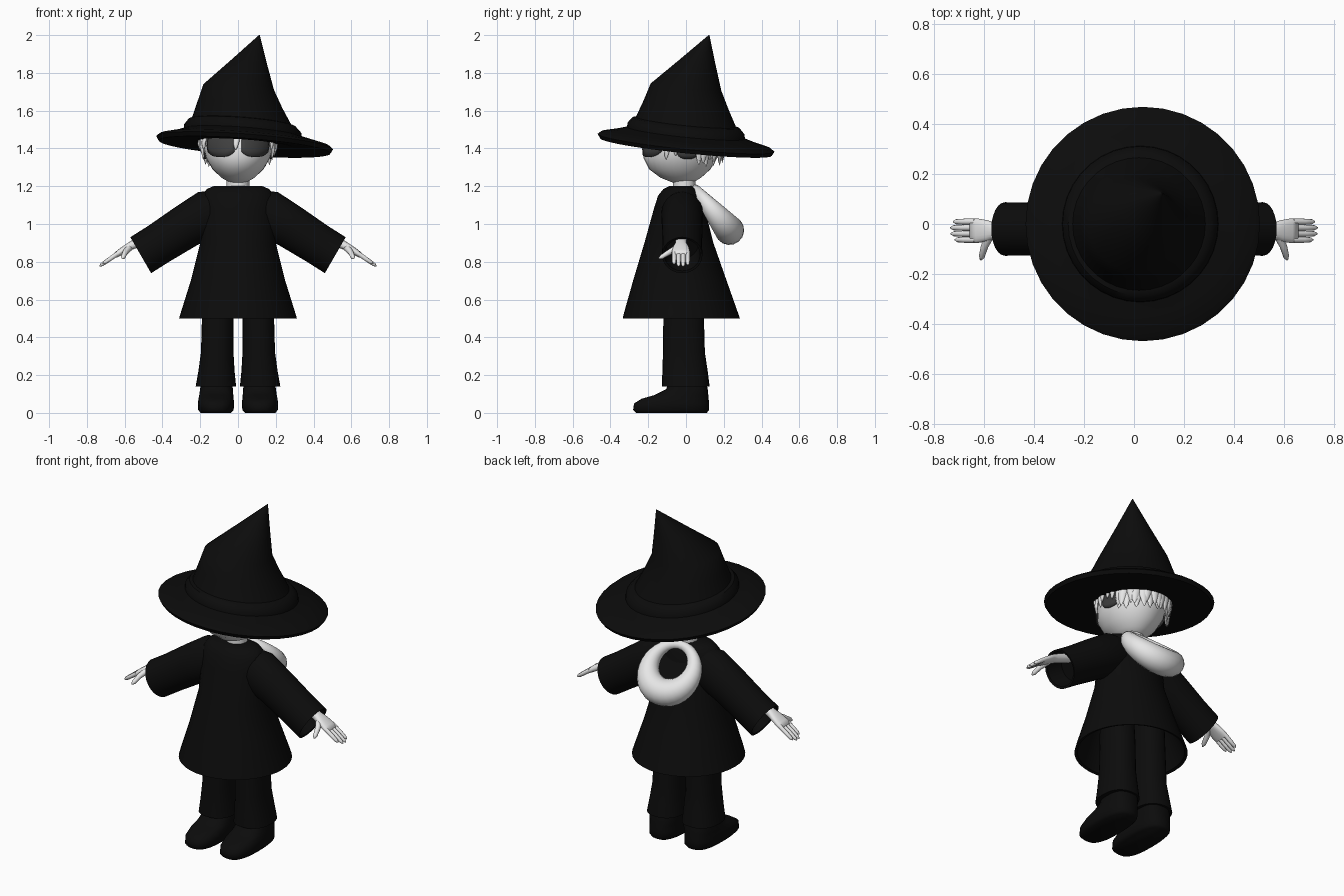
import bpy, bmesh, math, random
from math import sin, cos, pi
from mathutils import Vector as V

random.seed(4)
if "Cube" in bpy.data.objects:
    bpy.data.objects.remove(bpy.data.objects["Cube"])


def material(name, value):
    m = bpy.data.materials.new(name)
    m.use_nodes = True
    col = (value, value, value, 1)
    m.diffuse_color = col
    m.node_tree.nodes["Principled BSDF"].inputs["Base Color"].default_value = col
    return m


BLACK = material("black cloth", 0.0035)
WHITE = material("off white", 0.8)
GREY = material("dark grey lens", 0.05)


def finish(name, bm, mat, angle=40):
    bmesh.ops.recalc_face_normals(bm, faces=bm.faces)
    mesh = bpy.data.meshes.new(name)
    bm.to_mesh(mesh)
    bm.free()
    mesh.materials.append(mat)
    ob = bpy.data.objects.new(name, mesh)
    bpy.context.collection.objects.link(ob)
    bpy.ops.object.select_all(action='DESELECT')
    ob.select_set(True)
    bpy.context.view_layer.objects.active = ob
    bpy.ops.object.shade_smooth_by_angle(angle=math.radians(angle))
    return ob


def rounded(t, p):
    return math.copysign(abs(t) ** p, t)


def loft(name, rings, mat, n=24, p=1.0, side=1, closed=False, angle=40):
    """Skin rings given as (centre, axis_u, axis_v); side=-1 mirrors in x."""
    bm = bmesh.new()
    loops = []
    for c, u, v in rings:
        loop = []
        for i in range(n):
            a = 2 * pi * i / n
            q = V(c) + V(u) * rounded(cos(a), p) + V(v) * rounded(sin(a), p)
            loop.append(bm.verts.new((q.x * side, q.y, q.z)))
        loops.append(loop)
    pairs = list(zip(loops, loops[1:]))
    if closed:
        pairs.append((loops[-1], loops[0]))
    else:
        bm.faces.new(loops[0])
        bm.faces.new(loops[-1])
    for a, b in pairs:
        for i in range(n):
            j = (i + 1) % n
            bm.faces.new((a[i], a[j], b[j], b[i]))
    return finish(name, bm, mat, angle)


def flat(z, rx, y0, y1, x=0):
    """Level ring spanning y0 to y1."""
    return ((x, (y0 + y1) / 2, z), (rx, 0, 0), (0, (y1 - y0) / 2, 0))


# Hat: tilted rings, bent straight tip
def hat_ring(r, h, x=0.035, y=0.0):
    return ((x, y, 1.43 + h), (r, 0, -0.075 * r), (0, r, -0.102 * r))


loft("hat", [hat_ring(0.2, 0), hat_ring(0.27, -0.01), hat_ring(0.455, -0.022),
             hat_ring(0.468, 0), hat_ring(0.45, 0.014), hat_ring(0.37, 0.034),
             hat_ring(0.312, 0.052, 0.025), hat_ring(0.31, 0.075, 0.025),
             hat_ring(0.285, 0.105, 0.022), hat_ring(0.265, 0.11, 0.02),
             hat_ring(0.225, 0.2, 0.01), hat_ring(0.187, 0.295, 0.003),
             hat_ring(0.095, 0.43, 0.057, 0.06), hat_ring(0.002, 0.57, 0.113, 0.122)],
     BLACK, n=36)

# Head and neck: (height, half width, front, back)
HEAD = [(1.215, 0.035, -0.06, 0.03), (1.245, 0.088, -0.135, 0.08),
        (1.29, 0.135, -0.195, 0.13), (1.35, 0.17, -0.225, 0.165),
        (1.42, 0.185, -0.215, 0.185), (1.52, 0.16, -0.17, 0.17),
        (1.58, 0.08, -0.09, 0.09)]
loft("head", [flat(*h) for h in HEAD], WHITE, n=32, angle=80)
loft("neck", [flat(z, 0.06, -0.07, 0.05) for z in (1.12, 1.26)], WHITE, n=16)


def on_head(a, z, out):
    """Point on the head at angle a from the front, pushed outward."""
    for lo, hi in zip(HEAD, HEAD[1:]):
        if z <= hi[0]:
            break
    t = (z - lo[0]) / (hi[0] - lo[0])
    rx, y0, y1 = (p + (q - p) * t for p, q in zip(lo[1:], hi[1:]))
    return V(((rx + out) * sin(a),
              (y0 + y1) / 2 - ((y1 - y0) / 2 + out) * cos(a), z))


def lens(name, a0, a1, z0, z1, side):
    bm = bmesh.new()
    cols = []
    for i in range(11):
        t = i / 10
        low = z0 + 0.028 * abs(2 * t - 1) ** 3
        col = []
        for k in range(5):
            q = on_head(a0 + (a1 - a0) * t, low + (z1 - low) * k / 4, 0.008)
            col.append(bm.verts.new((q.x * side, q.y, q.z)))
        cols.append(col)
    for a, b in zip(cols, cols[1:]):
        for k in range(4):
            bm.faces.new((a[k], b[k], b[k + 1], a[k + 1]))
    ob = finish(name, bm, GREY)
    mod = ob.modifiers.new("thickness", 'SOLIDIFY')
    mod.thickness = 0.008
    mod.offset = 0


# Hair locks hugging the head
def lock(name, a, tip, out, width):
    rings = []
    drift = random.uniform(-0.08, 0.08)
    for t, w in ((0, 0.6), (0.35, 1), (0.7, 0.75), (0.9, 0.4), (1, 0.04)):
        z = 1.52 + (tip - 1.52) * t
        ang = a + drift * t
        side_dir = V((cos(ang), sin(ang), 0))
        out_dir = V((sin(ang), -cos(ang), 0))
        rings.append((on_head(ang, max(z, 1.37), out) * 1 + V((0, 0, min(0, z - 1.37))),
                      side_dir * width * w, out_dir * 0.014 * w))
    loft(name, rings, WHITE, n=8, angle=60)


for i in range(26):
    a = 2.1 + (2 * pi - 4.2) * i / 25
    lock("back_hair_lock", a, random.uniform(1.30, 1.35), 0.012 + 0.012 * (i % 2), 0.03)
for s, label in ((1, "left"), (-1, "right")):
    lens(label + "_lens", 0.1, 1.02, 1.355, 1.48, s)
    lens(label + "_side_lens", 1.46, 2.06, 1.345, 1.42, s)
    for a, tip in ((1.08, 1.39), (1.22, 1.34), (1.36, 1.36), (1.55, 1.385),
                   (1.72, 1.39), (1.9, 1.375), (2.02, 1.33)):
        lock(label + "_hair_lock", s * a, tip, 0.02, 0.022)
lock("centre_hair_lock", 0, 1.39, 0.012, 0.02)

# Robe body, hollow at the hem
loft("robe", [flat(0.85, 0.17, -0.2, 0.12), flat(0.505, 0.295, -0.32, 0.27),
              flat(0.5, 0.312, -0.335, 0.285), flat(0.53, 0.303, -0.328, 0.275),
              flat(0.7, 0.25, -0.28, 0.215), flat(0.9, 0.2, -0.22, 0.145),
              flat(1.08, 0.2, -0.17, 0.1), flat(1.15, 0.19, -0.148, 0.085),
              flat(1.185, 0.165, -0.12, 0.06), flat(1.2, 0.13, -0.09, 0.035)],
     BLACK, n=40)


# Limbs
def sleeve_ring(x, z, r, ry):
    return ((x, -0.02, z), (0.5 * r, 0, 0.866 * r), (0, ry, 0))


def tube(name, points, radii, side, n=10):
    rings = []
    d = (V(points[-1]) - V(points[0])).normalized()
    u = d.cross(V((0.4, 0, 0.9))).normalized()
    for q, r in zip(points, radii):
        rings.append((q, u * r, d.cross(u) * r))
    loft(name, rings, WHITE, n=n, side=side, angle=80)


for s, label in ((1, "left"), (-1, "right")):
    loft(label + "_sleeve",
         [sleeve_ring(0.07, 1.085, 0.11, 0.085), sleeve_ring(0.15, 1.06, 0.125, 0.11),
          sleeve_ring(0.28, 0.985, 0.116, 0.108), sleeve_ring(0.42, 0.895, 0.11, 0.105),
          sleeve_ring(0.515, 0.835, 0.11, 0.107), sleeve_ring(0.512, 0.837, 0.098, 0.095),
          sleeve_ring(0.42, 0.895, 0.09, 0.085)], BLACK, side=s)
    palm = [(0.41, 0.95, 0.026, 0.028), (0.55, 0.893, 0.024, 0.03),
            (0.585, 0.875, 0.02, 0.042), (0.625, 0.85, 0.018, 0.049),
            (0.65, 0.833, 0.014, 0.047)]
    loft(label + "_palm", [((x, -0.027, z), (0.5 * t, 0, 0.85 * t), (0, w, 0))
                           for x, z, t, w in palm], WHITE, n=20, p=0.8, side=s, angle=80)
    for i, reach in enumerate((0.07, 0.085, 0.086, 0.076)):
        y = -0.063 + 0.024 * i
        pts = [(0.635 + reach * t, y, 0.845 - 0.7 * reach * t) for t in (0, 0.6, 1, 1.14)]
        tube(label + "_finger", pts, (0.0125, 0.012, 0.01, 0.003), s)
    tube(label + "_thumb", [(0.575, -0.045, 0.875), (0.597, -0.09, 0.85),
                            (0.608, -0.13, 0.825), (0.612, -0.143, 0.817)],
         (0.019, 0.015, 0.012, 0.004), s)
    # Flared trousers and rounded shoes
    loft(label + "_trouser", [flat(0.75, 0.08, -0.11, 0.08, 0.11),
                              flat(0.5, 0.083, -0.12, 0.095, 0.108),
                              flat(0.32, 0.086, -0.122, 0.1, 0.11),
                              flat(0.22, 0.096, -0.125, 0.115, 0.114),
                              flat(0.14, 0.107, -0.128, 0.125, 0.117)],
         BLACK, p=0.85, side=s)
    loft(label + "_shoe", [flat(0.0, 0.08, -0.265, 0.11, 0.117),
                           flat(0.015, 0.094, -0.28, 0.122, 0.117),
                           flat(0.05, 0.096, -0.275, 0.122, 0.117),
                           flat(0.075, 0.093, -0.235, 0.12, 0.116),
                           flat(0.095, 0.09, -0.165, 0.118, 0.115),
                           flat(0.125, 0.087, -0.105, 0.115, 0.114),
                           flat(0.17, 0.08, -0.09, 0.105, 0.112)],
         BLACK, p=0.75, side=s, angle=60)

# Hood lying open on the back: ring that thickens toward its bottom
centre, down, normal = V((0, 0.14, 1.075)), V((0, 0.64, -0.77)), V((0, 0.77, 0.64))
rings = []
for i in range(32):
    t = 2 * pi * i / 32
    e = V((sin(t), 0, 0)) + down * cos(t)
    r = 0.052 + 0.026 * cos(t)
    rings.append((centre + e * 0.14, e * r, normal * r))
loft("hood", rings, WHITE, n=16, closed=True, angle=80)
loft("hood_inside", [(centre - normal * d, V((0.12, 0, 0)), down * 0.12)
                     for d in (0.02, 0.028)], BLACK)
